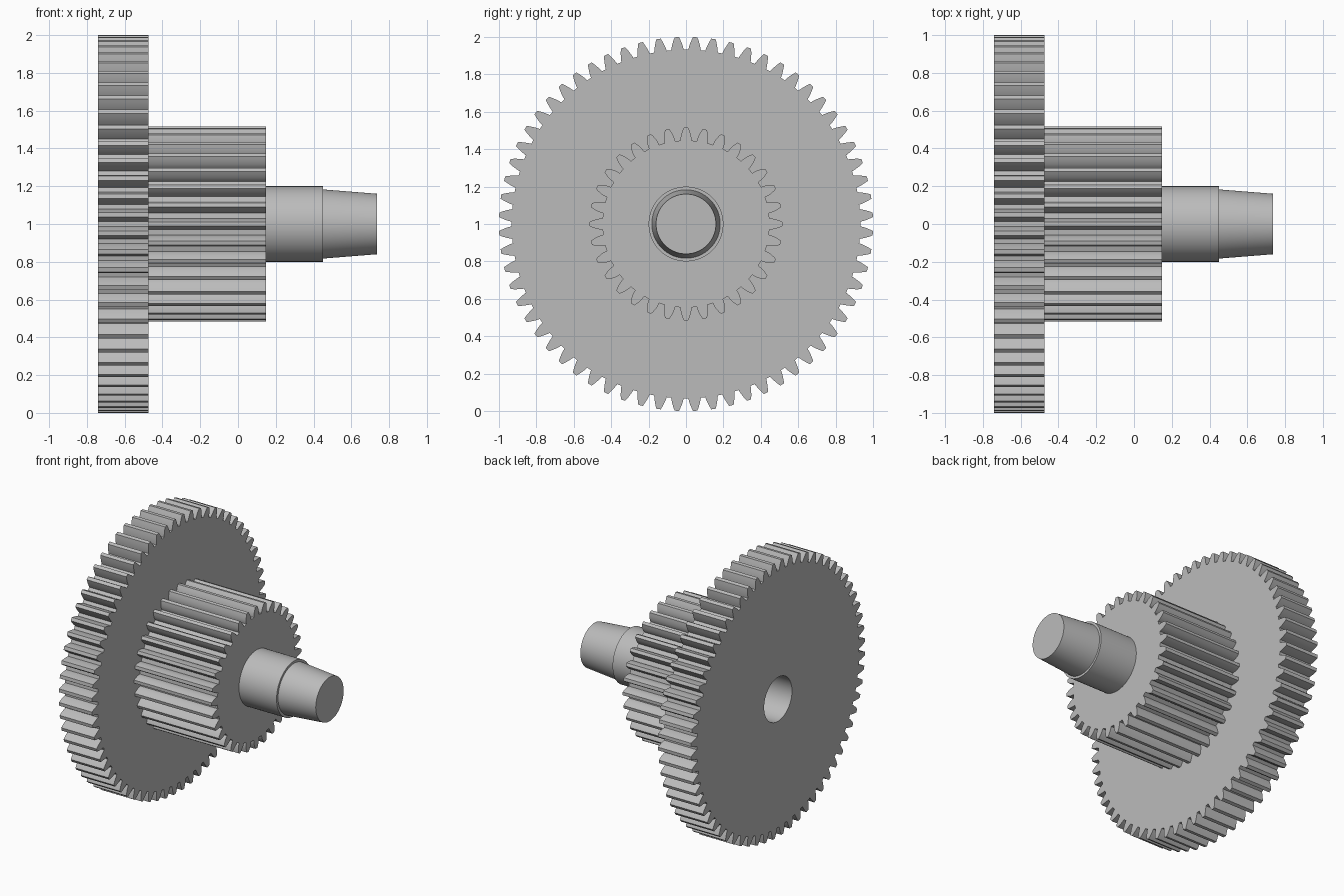
import bpy, bmesh, math

cube = bpy.data.objects.get("Cube")
if cube:
    bpy.data.objects.remove(cube, do_unlink=True)

MODULE = 2 / 66          # both gears share one tooth size
AXIS_Z = 1.0
PRESSURE = math.radians(20)

grey = bpy.data.materials.new("plain grey")
grey.use_nodes = True
GREY = (0.5, 0.5, 0.5, 1)
grey.diffuse_color = GREY
grey.node_tree.nodes["Principled BSDF"].inputs["Base Color"].default_value = GREY


def make_object(name, bm):
    bmesh.ops.recalc_face_normals(bm, faces=bm.faces)
    mesh = bpy.data.meshes.new(name)
    bm.to_mesh(mesh)
    bm.free()
    obj = bpy.data.objects.new(name, mesh)
    obj.location.z = AXIS_Z
    mesh.materials.append(grey)
    bpy.context.collection.objects.link(obj)
    return obj


def half_angle(r, teeth):
    """Half the angular thickness of an involute tooth at radius r."""
    base = MODULE * teeth / 2 * math.cos(PRESSURE)
    a = math.acos(min(1, base / r))
    inv = lambda t: math.tan(t) - t
    return math.pi / (2 * teeth) + inv(PRESSURE) - inv(a)


def gear(name, teeth, x0, x1, phase):
    pitch = MODULE * teeth / 2
    root, tip = pitch - 1.25 * MODULE, pitch + MODULE
    radii = [root + (tip - root) * i / 5 for i in range(6)]
    bm = bmesh.new()
    verts = []
    for k in range(teeth):
        centre = (k + phase) * math.tau / teeth
        flank = [(r, half_angle(r, teeth)) for r in radii]
        outline = [(r, -h) for r, h in flank] + [(r, h) for r, h in reversed(flank)]
        for r, h in outline:
            a = centre + h
            verts.append(bm.verts.new((x0, r * math.cos(a), r * math.sin(a))))
    cap = bm.faces.new(verts)
    # Extrude the outline along the axle
    side = bmesh.ops.extrude_face_region(bm, geom=[cap], use_keep_orig=True)
    moved = [v for v in side["geom"] if isinstance(v, bmesh.types.BMVert)]
    bmesh.ops.translate(bm, verts=moved, vec=(x1 - x0, 0, 0))
    return make_object(name, bm)


def lathe(name, profile, steps=96):
    """Turn (x, radius) points about the axle and close both ends."""
    bm = bmesh.new()
    rings = []
    for x, r in profile:
        rings.append([bm.verts.new((x, r * math.cos(math.tau * i / steps),
                                    r * math.sin(math.tau * i / steps)))
                      for i in range(steps)])
    for a, b in zip(rings, rings[1:]):
        for i in range(steps):
            j = (i + 1) % steps
            bm.faces.new((a[i], a[j], b[j], b[i]))
    bm.faces.new(rings[0])
    bm.faces.new(rings[-1])
    return make_object(name, bm)


# Gears: the large wheel has a tooth gap at the top, the small one a tooth
large_gear = gear("large_gear", 64, -0.74, -0.475, 0.5)
small_gear = gear("small_gear", 32, -0.475, 0.148, 0)

# Stepped shaft with a tapered end
shaft = lathe("shaft", [(0.148, 0.2), (0.45, 0.2), (0.45, 0.183), (0.737, 0.16)])

# Blind bore in the back of the large gear
cutter = lathe("bore_cutter", [(-0.8, 0.16), (-0.44, 0.16)])
cutter.hide_render = True
cutter.hide_set(True)
cutter.display_type = 'WIRE'
for obj in (large_gear, small_gear):
    mod = obj.modifiers.new("bore", 'BOOLEAN')
    mod.operation = 'DIFFERENCE'
    mod.solver = 'EXACT'
    mod.object = cutter

# Apply the bore, then drop the helper
bpy.context.view_layer.update()
graph = bpy.context.evaluated_depsgraph_get()
for obj in (large_gear, small_gear):
    bored = bpy.data.meshes.new_from_object(obj.evaluated_get(graph))
    obj.modifiers.clear()
    obj.data = bored
bpy.data.objects.remove(cutter, do_unlink=True)

# Smooth round surfaces, keep edges sharp
for obj in (large_gear, small_gear, shaft):
    bpy.ops.object.select_all(action='DESELECT')
    obj.select_set(True)
    bpy.context.view_layer.objects.active = obj
    bpy.ops.object.shade_smooth_by_angle(angle=math.radians(25))
